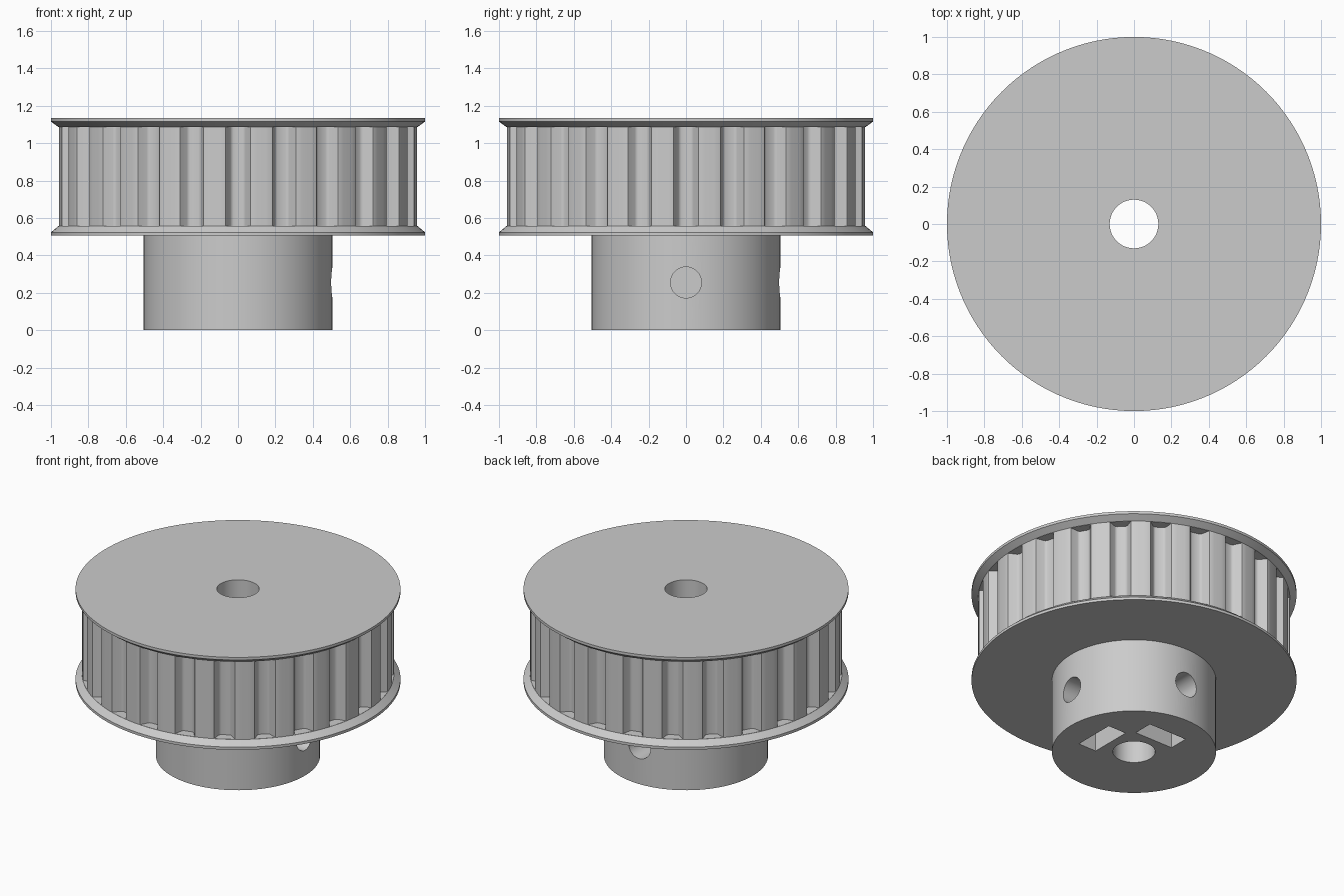
import bpy
import bmesh
import math
from mathutils import Matrix

if "Cube" in bpy.data.objects:
    bpy.data.objects.remove(bpy.data.objects["Cube"], do_unlink=True)

SEGMENTS = 120
TEETH = 24
BORE = 0.13
TOOTH_R = 0.96
HUB_R = 0.505
HUB_TOP = 0.505
SCREW_Z = 0.255

grey = bpy.data.materials.new("plain_grey")
grey.use_nodes = True
grey.diffuse_color = (0.6, 0.6, 0.6, 1)
grey.node_tree.nodes["Principled BSDF"].inputs["Base Color"].default_value = (0.6, 0.6, 0.6, 1)


def make_object(name, bm):
    bmesh.ops.recalc_face_normals(bm, faces=bm.faces[:])
    mesh = bpy.data.meshes.new(name)
    bm.to_mesh(mesh)
    bm.free()
    mesh.materials.append(grey)
    obj = bpy.data.objects.new(name, mesh)
    bpy.context.collection.objects.link(obj)
    return obj


def lathe(name, profile):
    """Revolve a closed (radius, height) outline about z."""
    bm = bmesh.new()
    rings = []
    for i in range(SEGMENTS):
        a = math.tau * i / SEGMENTS
        rings.append([bm.verts.new((r * math.cos(a), r * math.sin(a), z)) for r, z in profile])
    n = len(profile)
    for i, ring in enumerate(rings):
        after = rings[(i + 1) % SEGMENTS]
        for j in range(n):
            k = (j + 1) % n
            bm.faces.new((ring[j], after[j], after[k], ring[k]))
    return make_object(name, bm)


def add_prism(bm, start, end, matrix):
    """Join two matching outlines into a closed prism, placed by matrix."""
    a = [bm.verts.new(matrix @ Matrix.Translation(p).translation) for p in start]
    b = [bm.verts.new(matrix @ Matrix.Translation(p).translation) for p in end]
    bm.faces.new(a)
    bm.faces.new(b[::-1])
    for j in range(len(a)):
        k = (j + 1) % len(a)
        bm.faces.new((a[j], b[j], b[k], a[k]))


def cut(obj, bm):
    """Subtract the cutter solids, then shade by angle."""
    cutter = make_object(obj.name + "_cutter", bm)
    mod = obj.modifiers.new("cut", "BOOLEAN")
    mod.operation = "DIFFERENCE"
    mod.solver = "EXACT"
    mod.object = cutter
    bpy.ops.object.select_all(action="DESELECT")
    obj.select_set(True)
    bpy.context.view_layer.objects.active = obj
    bpy.ops.object.modifier_apply(modifier=mod.name)
    bpy.data.objects.remove(cutter, do_unlink=True)
    bpy.ops.object.shade_smooth_by_angle(angle=math.radians(28))


# Toothed wheel between two bevelled flanges
LOW, HIGH = 0.557, 1.086
wheel = lathe("toothed_wheel", [
    (BORE, HUB_TOP), (1, HUB_TOP), (1, 0.523), (TOOTH_R, LOW),
    (TOOTH_R, HIGH), (1, 1.115), (1, 1.133), (BORE, 1.133)])

# Belt grooves: (half width, depth) down one rounded wall
wall = [(0.077, -0.03), (0.077, 0.001), (0.066, 0.004), (0.06, 0.012),
        (0.04, 0.053), (0.033, 0.06), (0.023, 0.0635)]
outline = [(TOOTH_R - d, w) for w, d in wall] + [(TOOTH_R - d, -w) for w, d in reversed(wall)]
grooves = bmesh.new()
for i in range(TEETH):
    add_prism(grooves, [(x, y, LOW + 0.001) for x, y in outline],
              [(x, y, HIGH - 0.001) for x, y in outline],
              Matrix.Rotation(math.tau * i / TEETH, 4, "Z"))
cut(wheel, grooves)

# Hub with two set-screw holes and nut pockets open at the bottom
hub = lathe("hub", [(BORE, 0), (HUB_R, 0), (HUB_R, HUB_TOP), (BORE, HUB_TOP)])
nut = [(-0.143, -0.1), (0.143, -0.1), (0.143, 0.35), (0, 0.432), (-0.143, 0.35)]
circle = [(0.083 * math.cos(math.tau * i / 32), SCREW_Z + 0.083 * math.sin(math.tau * i / 32))
          for i in range(32)]
for shape, inner, outer in ((nut, 0.188, 0.323), (circle, 0.25, 0.7)):
    tools = bmesh.new()
    for angle in (0, math.pi / 2):
        add_prism(tools, [(inner, y, z) for y, z in shape],
                  [(outer, y, z) for y, z in shape], Matrix.Rotation(angle, 4, "Z"))
    cut(hub, tools)
